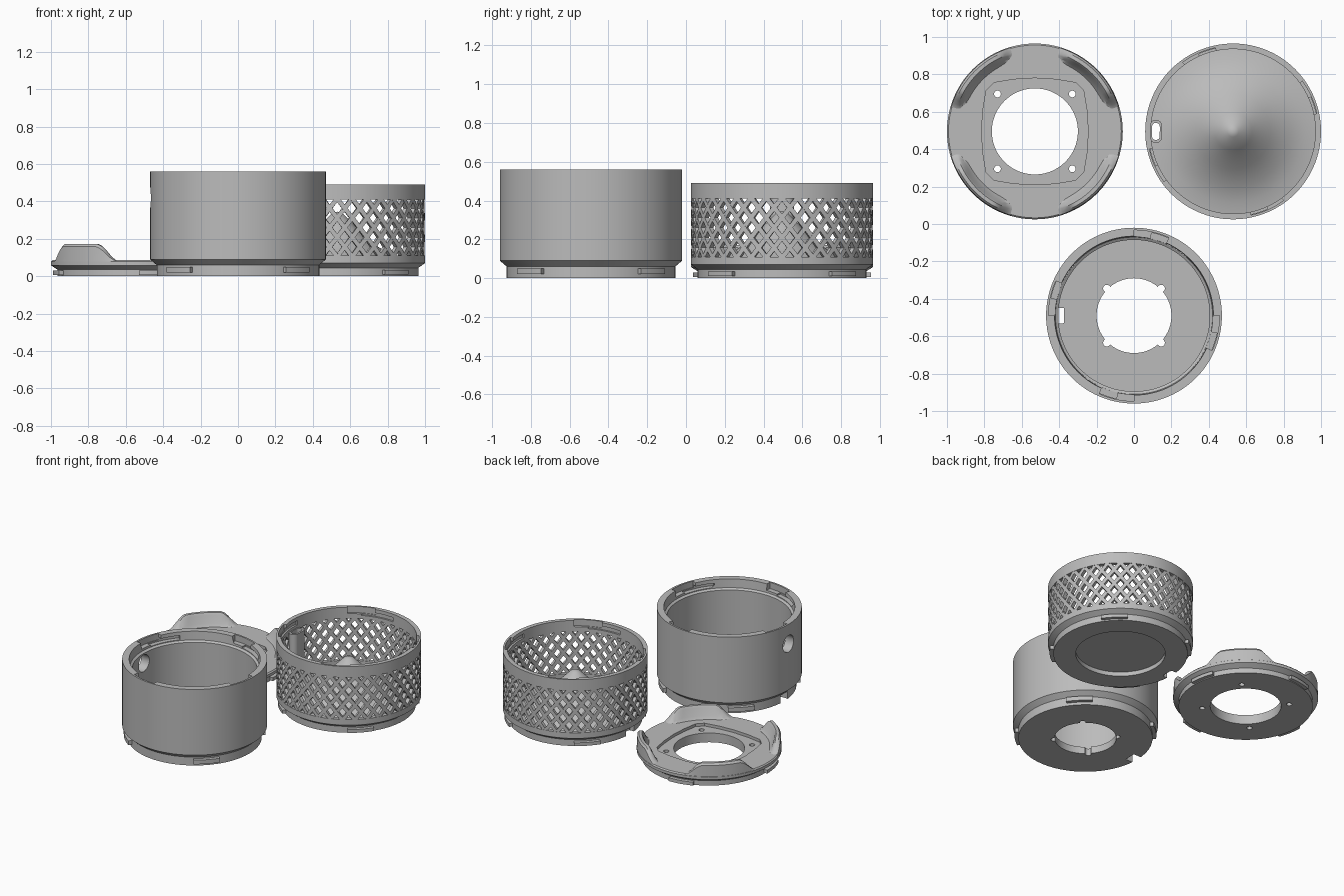
import bpy, bmesh
from math import sin, cos, pi, radians
from mathutils import Vector

if "Cube" in bpy.data.objects:
    bpy.data.objects.remove(bpy.data.objects["Cube"])

grey = bpy.data.materials.new("plain_grey")
grey.use_nodes = True
grey.diffuse_color = (0.5, 0.5, 0.5, 1)
grey.node_tree.nodes["Principled BSDF"].inputs["Base Color"].default_value = (0.5, 0.5, 0.5, 1)

CUP, BASKET, LID = Vector((0, -0.49, 0)), Vector((0.53, 0.495, 0)), Vector((-0.53, 0.495, 0))
R = 0.47


def polar(r, deg, z):
    return (r * cos(radians(deg)), r * sin(radians(deg)), z)


def loft(bm, loops, closed=False):
    """Skin closed loops of points one after another, capped or joined end to end."""
    rings = [[bm.verts.new(p) for p in loop] for loop in loops]
    n = len(rings[0])
    for i in range(len(rings) - (0 if closed else 1)):
        a, b = rings[i], rings[(i + 1) % len(rings)]
        for j in range(n):
            k = (j + 1) % n
            bm.faces.new((a[j], a[k], b[k], b[j]))
    if not closed:
        bm.faces.new(rings[0])
        bm.faces.new(rings[-1])


def finish(name, bm, centre):
    bmesh.ops.remove_doubles(bm, verts=bm.verts, dist=1e-5)
    bmesh.ops.recalc_face_normals(bm, faces=bm.faces)
    mesh = bpy.data.meshes.new(name)
    bm.to_mesh(mesh)
    bm.free()
    mesh.materials.append(grey)
    ob = bpy.data.objects.new(name, mesh)
    ob.location = centre
    bpy.context.collection.objects.link(ob)
    return ob


def lathe(name, profile, centre, segs=120):
    bm = bmesh.new()
    loft(bm, [[polar(r, 360 * i / segs, z) for r, z in profile] for i in range(segs)], True)
    return finish(name, bm, centre)


def arcs(name, r0, r1, z0, z1, start, span, centre):
    """Four curved blocks, a quarter turn apart."""
    bm = bmesh.new()
    for q in range(4):
        loft(bm, [[polar(r, start + 90 * q + span * i / 8, z)
                   for r, z in ((r0, z0), (r1, z0), (r1, z1), (r0, z1))] for i in range(9)])
    return finish(name, bm, centre)


def prism(name, outlines, z0, z1, centre):
    bm = bmesh.new()
    for pts in outlines:
        loft(bm, [[(x, y, z) for x, y in pts] for z in (z0, z1)])
    return finish(name, bm, centre)


def circle(x, y, r, n=24):
    return [(x + r * cos(2 * pi * i / n), y + r * sin(2 * pi * i / n)) for i in range(n)]


def stadium(x, r, half):
    return [(px, py + (half if py > 0 else -half)) for px, py in circle(x, 1e-6, r, 24)]


def box(x0, x1, y):
    return [(x0, -y), (x1, -y), (x1, y), (x0, y)]


def cut(ob, *cutters):
    for c in cutters:
        m = ob.modifiers.new("cut", "BOOLEAN")
        m.operation, m.object, m.solver = "DIFFERENCE", c, "EXACT"
    bpy.context.view_layer.update()
    done = bpy.data.meshes.new_from_object(ob.evaluated_get(bpy.context.evaluated_depsgraph_get()))
    ob.modifiers.clear()
    ob.data = done
    for c in cutters:
        bpy.data.objects.remove(c)


def bayonet(ob, top, start, centre):
    """Entry notches and twist slots inside a top rim."""
    cut(ob, arcs("entry", 0.39, 0.457, top - 0.045, top + 0.02, start, 24, centre),
        arcs("twist", 0.39, 0.453, top - 0.055, top - 0.025, start - 18, 30, centre))


def four(d, r):
    return [circle(x, y, r) for x in (-d, d) for y in (-d, d)]


# Solid cup: stepped foot, open top, round floor hole, cable hole in the wall
cup = lathe("cup_body", [(0.2, 0), (0.435, 0), (0.435, 0.06), (R, 0.09), (R, 0.56), (0.425, 0.56),
                         (0.42, 0.5), (0.405, 0.49), (0.405, 0.05), (0.2, 0.05)], CUP)
bm = bmesh.new()
loft(bm, [[(x, y, z + 0.42) for y, z in circle(0, 0, 0.06, 32)] for x in (-0.55, -0.35)])
cut(cup, finish("cable_hole", bm, CUP),
    prism("screw_holes", four(0.145, 0.02), -0.1, 0.1, CUP),
    prism("foot_notch", [box(-0.5, -0.38, 0.042)], -0.1, 0.055, CUP),
    prism("floor_slot", [box(-0.402, -0.375, 0.04)], -0.1, 0.1, CUP))
bayonet(cup, 0.56, 66, CUP)
cup_tabs = arcs("cup_tabs", 0.42, 0.46, 0.02, 0.05, 34, 22, CUP)

# Basket foot with a flared cone floor and a shallow recess below
foot = lathe("basket_foot", [(0, 0.03), (0.29, 0.03), (0.29, 0), (0.435, 0), (0.435, 0.045), (R, 0.07),
                             (R, 0.11), (0.44, 0.11), (0.44, 0.065), (0.38, 0.075), (0.3, 0.105),
                             (0.2, 0.17), (0.1, 0.265), (0.03, 0.335), (0, 0.345)], BASKET)
cut(foot, prism("foot_notch", [box(-0.5, -0.4, 0.045)], -0.1, 0.045, BASKET),
    prism("duct", [stadium(-0.413, 0.021, 0.025)], -0.1, 0.3, BASKET))
basket_tabs = arcs("basket_tabs", 0.42, 0.46, 0.01, 0.034, 34, 22, BASKET)

# Basket rim
rim = lathe("basket_rim", [(0.44, 0.41), (R, 0.41), (R, 0.49), (0.44, 0.49)], BASKET)
bayonet(rim, 0.49, 12, BASKET)

# Crossed spiral bars between foot and rim
bm = bmesh.new()
BARS, TWIST, W = 36, 30, 1.85
for i in range(BARS):
    for way in (-1, 1):
        loops = []
        for s in range(9):
            t = s / 8
            a = 360 * i / BARS + way * TWIST * t
            z = 0.105 + 0.31 * t
            loops.append([polar(r, a + d, z) for r, d in
                          ((0.443, -W), (0.4685, -W), (0.4685, W), (0.443, W))])
        loft(bm, loops)
lattice = finish("basket_lattice", bm, BASKET)

# Cable duct standing against the basket wall
duct = prism("cable_duct", [stadium(-0.413, 0.034, 0.028)], 0.06, 0.415, BASKET)
cut(duct, prism("bore", [stadium(-0.413, 0.021, 0.025)], -0.1, 0.6, BASKET))

# Lid ring with a bulged-square recess and four screw holes
lid = lathe("lid_ring", [(0.23, 0), (0.435, 0), (0.435, 0.035), (R, 0.058), (R, 0.078),
                         (0.462, 0.086), (0.23, 0.086)], LID)
bulged = []
for q in range(4):
    for deg, r in ((-40, 0.34), (-22, 0.3), (0, 0.285), (22, 0.3), (40, 0.34)):
        bulged.append(polar(r, deg + 90 * q, 0)[:2])
cut(lid, prism("recess", [bulged], 0.066, 0.2, LID),
    prism("screw_holes", four(0.2, 0.018), -0.1, 0.2, LID))
lid_tabs = arcs("lid_tabs", 0.42, 0.46, 0.006, 0.03, -90, 22, LID)

# Four raised finger grips that swell out of the lid
bm = bmesh.new()
SECTION = ((0.469, 0), (0.466, 0.85), (0.455, 1), (0.435, 1), (0.425, 0.85), (0.41, 0.3), (0.385, 0))
for q in range(4):
    loops = []
    for s in range(25):
        off = -31 + 62 * s / 24
        t = min(1, max(0, (31 - abs(off)) / 16))
        h = 0.003 + 0.092 * t * t * (3 - 2 * t)
        loops.append([polar(r, 45 + 90 * q + off, 0.077 + h * f) for r, f in SECTION])
    loft(bm, loops)
grips = finish("lid_grips", bm, LID)

# Smooth round walls, sharp edges kept
bpy.ops.object.select_all(action="DESELECT")
parts = [cup, cup_tabs, foot, basket_tabs, rim, lattice, duct, lid, lid_tabs, grips]
for ob in parts:
    ob.select_set(True)
bpy.context.view_layer.objects.active = cup
bpy.ops.object.shade_smooth_by_angle(angle=radians(30))
